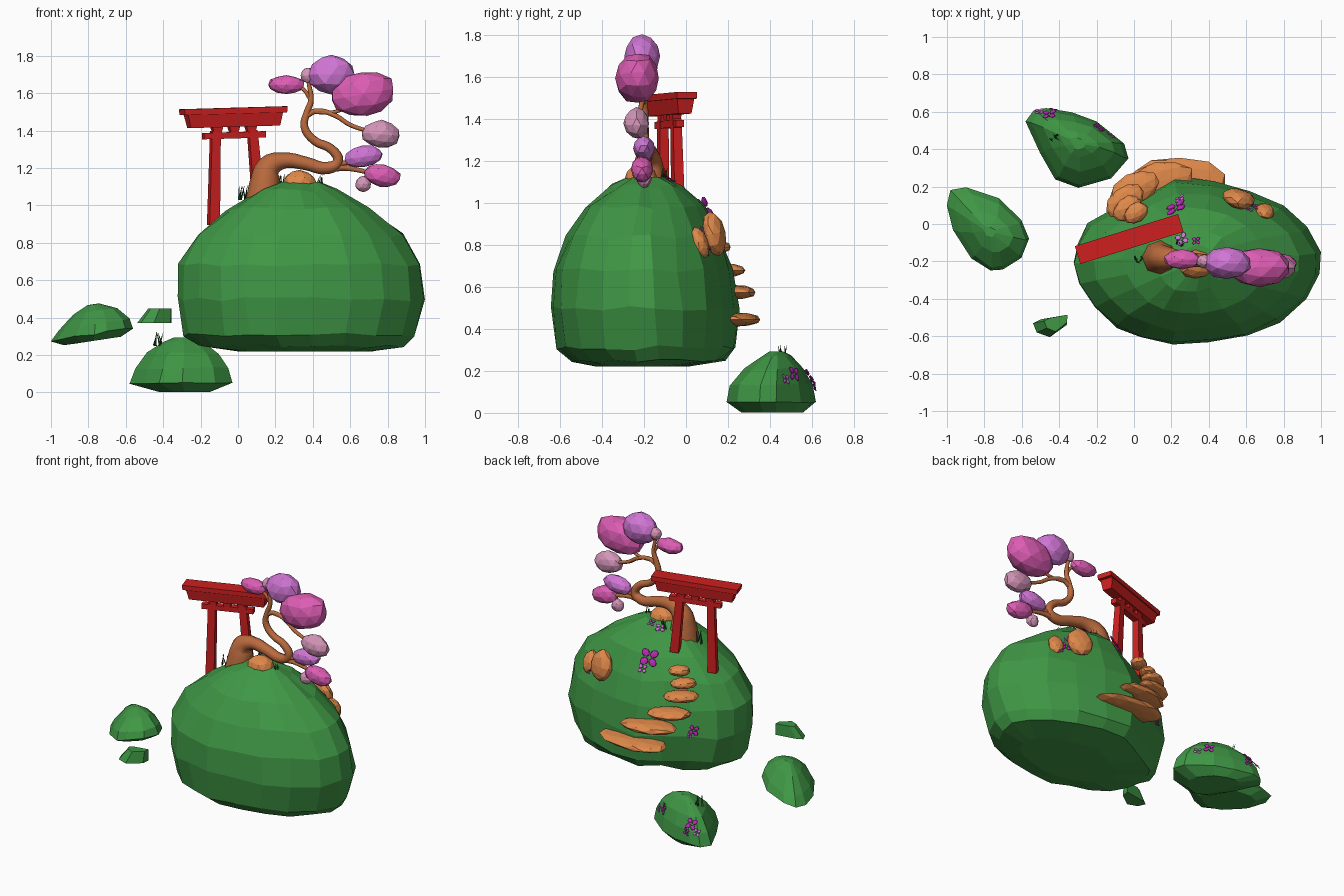
import bpy, bmesh, math, random
from mathutils import Vector, Matrix, Euler

if "Cube" in bpy.data.objects:
    bpy.data.objects.remove(bpy.data.objects["Cube"])

random.seed(4)

def material(name, r, g, b):
    m = bpy.data.materials.new(name)
    m.diffuse_color = (r, g, b, 1)
    m.use_nodes = True
    m.node_tree.nodes["Principled BSDF"].inputs["Base Color"].default_value = m.diffuse_color
    return m

GREEN = material("moss green", .05, .31, .06)
GRASS = material("dark grass", .012, .08, .018)
RED = material("gate red", .62, .014, .014)
BARK = material("bark brown", .49, .145, .047)
STONE = material("orange stone", .74, .25, .068)
MAGENTA = material("blossom magenta", .73, .11, .46)
VIOLET = material("blossom violet", .63, .18, .66)
DUSTY = material("blossom dusty pink", .66, .30, .48)
PURPLE = material("flower purple", .51, .024, .48)

def finish(name, bm, mat):
    bmesh.ops.recalc_face_normals(bm, faces=bm.faces)
    me = bpy.data.meshes.new(name)
    bm.to_mesh(me)
    bm.free()
    me.materials.append(mat)
    ob = bpy.data.objects.new(name, me)
    bpy.context.collection.objects.link(ob)
    return ob

# Floating island: a plan outline lofted through rings (z, x0, x1, y0, y1)
def island(name, outline, rings, slope=0, jitter=.008):
    xs, ys = [p[0] for p in outline], [p[1] for p in outline]
    bm, loops = bmesh.new(), []
    mid = (min(xs) + max(xs)) / 2
    for z, x0, x1, y0, y1 in rings:
        loop = []
        for px, py in outline:
            x = x0 + (x1 - x0) * (px - min(xs)) / (max(xs) - min(xs))
            y = y0 + (y1 - y0) * (py - min(ys)) / (max(ys) - min(ys))
            dz = random.uniform(-jitter, jitter) * 1.5 if 0 < len(loops) < len(rings) - 1 else 0
            loop.append(bm.verts.new((x + random.uniform(-jitter, jitter),
                                      y + random.uniform(-jitter, jitter),
                                      z + dz + slope * (x - mid))))
        loops.append(loop)
    n = len(outline)
    for a, b in zip(loops, loops[1:]):
        for i in range(n):
            j = (i + 1) % n
            bm.faces.new((a[i], a[j], b[j], b[i]))
    bm.faces.new(loops[0])
    bm.faces.new(loops[-1])
    return finish(name, bm, GREEN)

main = island("main_island",
    [(-.33, -.2), (-.3, -.32), (-.22, -.44), (-.1, -.55), (.04, -.61), (.2, -.645), (.4, -.635),
     (.6, -.6), (.78, -.52), (.92, -.4), (.99, -.26), (.995, -.15), (.92, -.02), (.8, .1),
     (.62, .18), (.42, .235), (.22, .25), (.06, .17), (-.1, .08), (-.25, 0), (-.31, -.1)],
    [(.22, 0, .72, -.42, 0), (.25, -.21, .89, -.54, .19), (.31, -.285, .94, -.61, .235),
     (.5, -.325, .995, -.645, .25), (.68, -.315, .975, -.63, .22), (.84, -.22, .88, -.57, .165),
     (.98, -.06, .71, -.48, .09), (1.08, .1, .53, -.36, -.02), (1.125, .22, .44, -.27, -.11)])

left_islet = island("left_islet",
    [(-.98, .18), (-.9, .2), (-.72, .14), (-.6, .02), (-.56, -.08), (-.6, -.18), (-.7, -.24),
     (-.77, -.25), (-.87, -.18), (-.97, -.03), (-1, .1)],
    [(.275, -.93, -.63, -.18, .12), (.31, -1, -.56, -.25, .2), (.36, -.96, -.58, -.23, .16),
     (.43, -.88, -.65, -.15, .07), (.47, -.81, -.74, -.07, -.01)], slope=.15, jitter=.004)

back_islet = island("back_islet",
    [(-.54, .61), (-.47, .62), (-.33, .595), (-.2, .55), (-.05, .43), (-.03, .35), (-.12, .24),
     (-.3, .19), (-.42, .24), (-.5, .38), (-.58, .55)],
    [(.003, -.42, -.15, .26, .56), (.05, -.58, -.03, .19, .62), (.13, -.55, -.05, .21, .605),
     (.21, -.49, -.1, .28, .56), (.27, -.4, -.19, .36, .5), (.293, -.34, -.26, .4, .46)], jitter=.004)

island("chip_islet",
    [(-.54, -.53), (-.5, -.51), (-.355, -.485), (-.36, -.54), (-.45, -.605), (-.52, -.58)],
    [(.37, -.54, -.355, -.605, -.485), (.448, -.48, -.355, -.575, -.485)], jitter=0)

# Gate: tapered beams in a turned and slightly tilted frame
GATE = (Matrix.Translation((-.025, -.08, 1.5)) @ Matrix.Rotation(math.radians(17.3), 4, 'Z')
        @ Matrix.Rotation(math.radians(-1.6), 4, 'Y'))

def beam(name, low, low_size, high, high_size):
    bm = bmesh.new()
    bmesh.ops.create_cube(bm, size=1)
    for v in bm.verts:
        c, s = (high, high_size) if v.co.z > 0 else (low, low_size)
        v.co = GATE @ Vector((c[0] + v.co.x * s[0], v.co.y * s[1], c[1]))
    finish(name, bm, RED)

beam("gate_top_slab", (0, -.01), (.572, .1), (0, .022), (.578, .1))
beam("gate_upper_beam", (0, -.08), (.5, .065), (0, -.01), (.53, .085))
beam("gate_lower_beam", (0, -.142), (.345, .04), (0, -.108), (.345, .04))
for k in (-1, 0, 1):
    beam("gate_block", (k * .095, -.11), (.04, .04), (k * .095, -.078), (.06, .045))
for k, foot in ((-1, -.6), (1, -.5)):
    beam("gate_leg", (k * .128, foot), (.058, .05), (k * .103, -.1), (.048, .042))

# Tree: tapered tubes
def tube(name, pts):
    cu = bpy.data.curves.new(name, 'CURVE')
    cu.dimensions = '3D'
    cu.bevel_depth, cu.bevel_resolution = 1, 2
    cu.resolution_u, cu.use_fill_caps = 4, True
    sp = cu.splines.new('BEZIER')
    sp.bezier_points.add(len(pts) - 1)
    for bp, (x, y, z, r) in zip(sp.bezier_points, pts):
        bp.co, bp.radius = (x, y, z), r
        bp.handle_left_type = bp.handle_right_type = 'AUTO'
    cu.materials.append(BARK)
    ob = bpy.data.objects.new(name, cu)
    bpy.context.collection.objects.link(ob)
    bpy.ops.object.select_all(action='DESELECT')
    ob.select_set(True)
    bpy.context.view_layer.objects.active = ob
    bpy.ops.object.convert(target='MESH')

tube("trunk", [(.14, -.18, 1.03, .098), (.145, -.18, 1.12, .083), (.165, -.18, 1.205, .065),
    (.25, -.185, 1.24, .042), (.36, -.195, 1.225, .036), (.48, -.2, 1.2, .033),
    (.535, -.2, 1.235, .028), (.5, -.2, 1.3, .025), (.41, -.2, 1.345, .023),
    (.355, -.2, 1.42, .021), (.37, -.2, 1.5, .018), (.39, -.2, 1.56, .015), (.375, -.2, 1.67, .01)])
tube("long_branch", [(.365, -.2, 1.48, .016), (.42, -.2, 1.505, .014), (.52, -.21, 1.48, .013),
    (.6, -.22, 1.43, .012), (.72, -.23, 1.39, .01)])
tube("upper_branch", [(.41, -.2, 1.5, .012), (.52, -.21, 1.5, .01), (.62, -.22, 1.55, .01)])
tube("left_branch", [(.385, -.2, 1.57, .011), (.35, -.2, 1.62, .01), (.29, -.19, 1.64, .008)])
tube("low_branch", [(.49, -.2, 1.2, .024), (.58, -.2, 1.2, .015), (.72, -.2, 1.17, .01)])
tube("mid_branch", [(.53, -.2, 1.22, .016), (.59, -.2, 1.23, .012), (.66, -.2, 1.25, .008)])

# Faceted blob used for blossom, stones and steps
def blob(name, mat, loc, size, rot=(0, 0, 0), rough=.06, sub=2):
    bm = bmesh.new()
    bmesh.ops.create_icosphere(bm, subdivisions=sub, radius=1)
    m = (Matrix.Translation(loc) @ Euler([math.radians(a) for a in rot]).to_matrix().to_4x4()
         @ Matrix.Diagonal((*size, 1)))
    for v in bm.verts:
        v.co = m @ (v.co * (1.02 + random.uniform(-rough, rough)))
    return finish(name, bm, mat)

for mat, loc, size, tilt in (
        (DUSTY, (.375, -.2, 1.695), (.04, .035, .042), 0),
        (MAGENTA, (.26, -.19, 1.645), (.098, .052, .048), 0),
        (VIOLET, (.5, -.21, 1.7), (.122, .085, .103), 0),
        (MAGENTA, (.67, -.23, 1.595), (.175, .103, .12), -10),
        (DUSTY, (.762, -.235, 1.38), (.1, .06, .073), 5),
        (VIOLET, (.67, -.2, 1.26), (.105, .05, .056), -8),
        (MAGENTA, (.77, -.21, 1.16), (.1, .053, .06), 12),
        (DUSTY, (.67, -.2, 1.115), (.042, .035, .042), 0)):
    blob("blossom_clump", mat, loc, size, (0, tilt, 0))

# Stones
blob("stone_by_trunk", STONE, (.33, -.215, 1.12), (.09, .075, .065))
blob("stone_back_tall", STONE, (.56, .135, .85), (.085, .05, .105), (12, 0, -15))
blob("stone_back_small", STONE, (.7, .065, .81), (.05, .04, .075), (20, 0, -20))

# Steps winding up the back: position, half length, half depth, turn
for x, y, z, a, b, turn in (
        (.24, .235, .445, .25, .12, -2), (.13, .225, .575, .19, .105, 12), (.0, .185, .68, .14, .085, 28),
        (-.05, .125, .79, .115, .07, 38), (-.04, .085, .865, .085, .055, 40),
        (.01, .06, .93, .07, .05, 35)):
    blob("stone_step", STONE, (x, y, z), (a, b, .034), (0, 0, turn), .05)

# Flowers: four flat petals lying on the nearest island surface
bpy.context.view_layer.update()

def flower(land, mat, at, r, lift=.012):
    _, p, n, _ = land.closest_point_on_mesh(Vector(at))
    frame = Matrix.Translation(p + n * lift) @ n.to_track_quat('Z', 'Y').to_matrix().to_4x4()
    bm = bmesh.new()
    for k in range(4):
        m = (frame @ Matrix.Rotation(math.radians(90 * k + 35), 4, 'Z')
             @ Matrix.Translation((r * .56, 0, 0)) @ Matrix.Diagonal((r * .46, r * .38, r * .1, 1)))
        bmesh.ops.create_icosphere(bm, subdivisions=1, radius=1, matrix=m)
    finish("flower", bm, mat)

for land, mat, at, r in (
        (main, PURPLE, (.2, .13, 1.0), .07), (main, VIOLET, (.24, .15, .92), .035),
        (main, PURPLE, (-.16, .17, .57), .04), (main, VIOLET, (-.13, .16, .53), .02),
        (main, PURPLE, (.66, .15, .83), .042), (main, PURPLE, (.7, .13, .78), .028),
        (main, VIOLET, (.64, .14, .9), .025), (main, VIOLET, (.25, -.07, 1.14), .04),
        (main, PURPLE, (.33, -.08, 1.14), .028),
        (back_islet, PURPLE, (-.46, .62, .2), .045), (back_islet, VIOLET, (-.51, .62, .15), .03),
        (back_islet, PURPLE, (-.43, .62, .13), .03), (back_islet, PURPLE, (-.16, .55, .2), .042),
        (back_islet, VIOLET, (-.09, .52, .18), .03)):
    flower(land, mat, at, r)

# Grass tufts
def tuft(at, h):
    bm = bmesh.new()
    for k in range(5):
        m = (Matrix.Translation(Vector(at) + Vector((random.uniform(-.025, .025), random.uniform(-.02, .02), h * .35)))
             @ Euler((random.uniform(-.3, .3), random.uniform(-.35, .35), 0)).to_matrix().to_4x4())
        bmesh.ops.create_cone(bm, cap_ends=True, segments=4, radius1=.006, radius2=.0005,
                              depth=h, matrix=m)
    finish("grass_tuft", bm, GRASS)

for at, h in (((.03, -.19, 1.04), .08), ((.45, -.2, 1.1), .07), ((.24, -.1, 1.11), .07),
              ((-.43, .46, .26), .075)):
    tuft(at, h)
